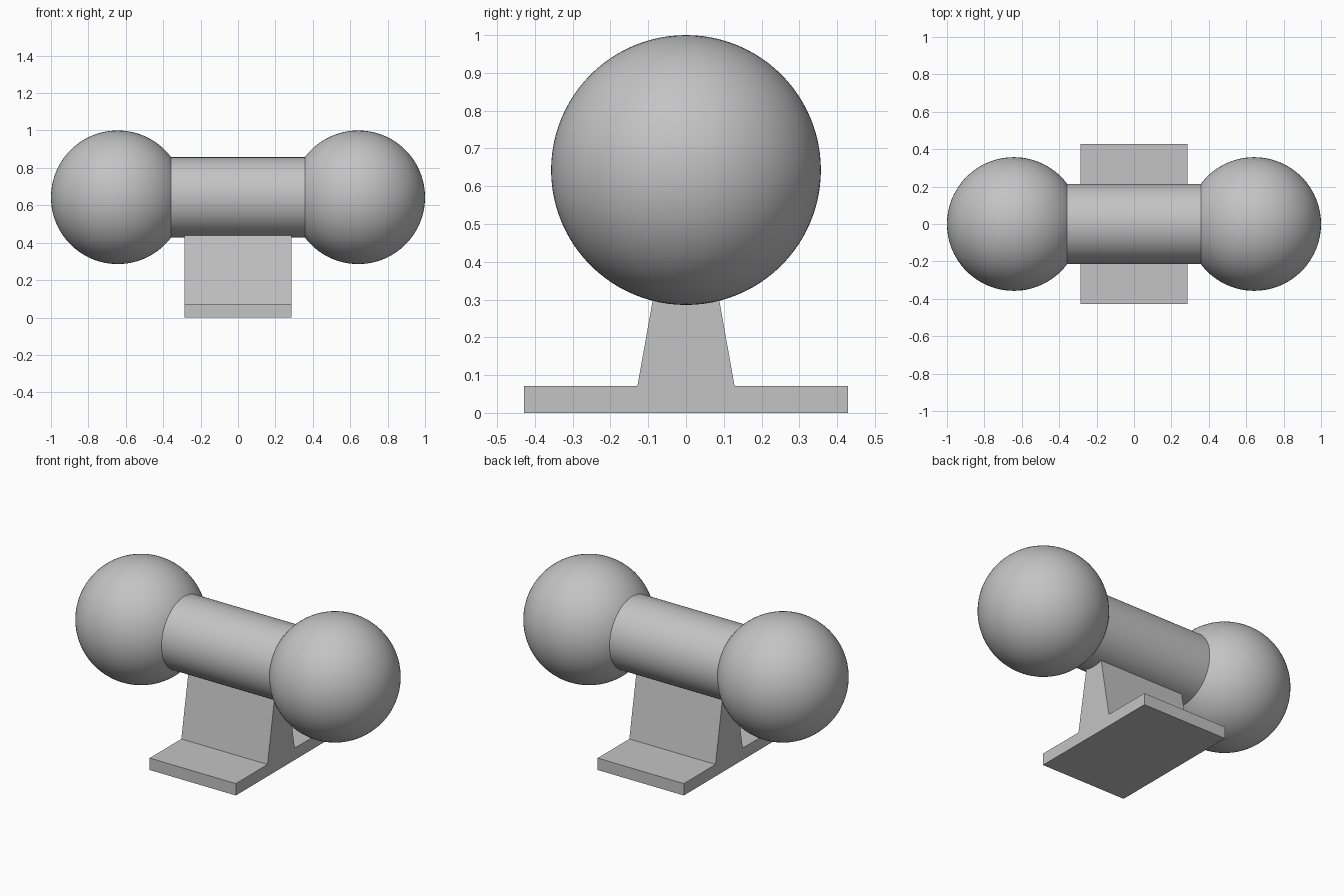
import bpy
import bmesh
import math

cube = bpy.data.objects.get("Cube")
if cube:
    bpy.data.objects.remove(cube, do_unlink=True)

U = 1 / 14            # design unit
AXIS_Z = 9 * U        # height of the bar's axis

grey = bpy.data.materials.new("plain grey")
grey.use_nodes = True
grey.diffuse_color = (0.55, 0.55, 0.55, 1)
grey.node_tree.nodes["Principled BSDF"].inputs["Base Color"].default_value = grey.diffuse_color


def finish(obj, name, smooth=False):
    obj.name = obj.data.name = name
    obj.data.materials.append(grey)
    if smooth:
        bpy.ops.object.shade_smooth_by_angle(angle=math.radians(40))


# Balls at both ends, poles along the bar
for side, sign in (("left", 1), ("right", -1)):
    bpy.ops.mesh.primitive_uv_sphere_add(segments=96, ring_count=48, radius=5 * U,
                                         location=(sign * 9 * U, 0, AXIS_Z),
                                         rotation=(0, math.pi / 2, 0))
    finish(bpy.context.object, side + "_ball", smooth=True)

# Round bar, its ends hidden inside the balls
bpy.ops.mesh.primitive_cylinder_add(vertices=96, radius=3 * U, depth=11 * U,
                                    location=(0, 0, AXIS_Z),
                                    rotation=(0, math.pi / 2, 0))
finish(bpy.context.object, "bar", smooth=True)

# Stand: flat foot and tapered post as one profile, extruded along x
half = [(6, 0), (6, 1), (1.8, 1), (0.8, 6.6)]
outline = half + [(-y, z) for y, z in reversed(half)]
bm = bmesh.new()
face = bm.faces.new([bm.verts.new((-4 * U, y * U, z * U)) for y, z in outline])
extruded = bmesh.ops.extrude_face_region(bm, geom=[face])
bmesh.ops.translate(bm, vec=(8 * U, 0, 0),
                    verts=[v for v in extruded["geom"] if isinstance(v, bmesh.types.BMVert)])
bmesh.ops.recalc_face_normals(bm, faces=bm.faces)
mesh = bpy.data.meshes.new("stand")
bm.to_mesh(mesh)
bm.free()
stand = bpy.data.objects.new("stand", mesh)
bpy.context.collection.objects.link(stand)
finish(stand, "stand")
